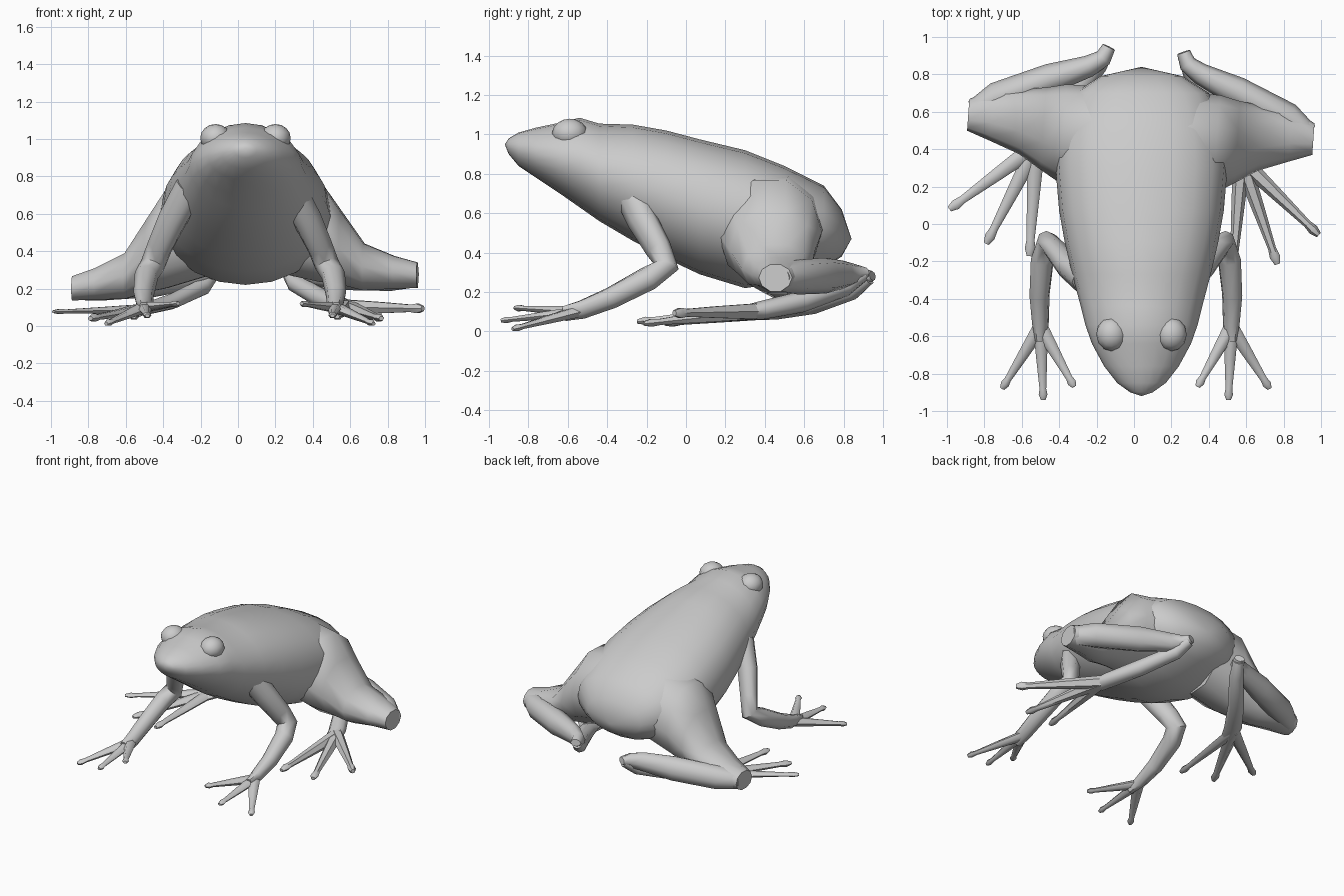
import bpy, bmesh, math
from mathutils import Vector, Matrix

if "Cube" in bpy.data.objects:
    bpy.data.objects.remove(bpy.data.objects["Cube"])

skin = bpy.data.materials.new("grey_skin")
skin.diffuse_color = (0.6, 0.6, 0.6, 1)
skin.use_nodes = True
skin.node_tree.nodes["Principled BSDF"].inputs["Base Color"].default_value = skin.diffuse_color

BODY_X = 0.04                                  # body sits slightly off centre
TWIST = Matrix.Rotation(-0.07, 3, 'Z')         # hind legs are slightly turned


def finish(name, bm):
    bmesh.ops.recalc_face_normals(bm, faces=bm.faces)
    me = bpy.data.meshes.new(name)
    bm.to_mesh(me)
    bm.free()
    me.materials.append(skin)
    ob = bpy.data.objects.new(name, me)
    bpy.context.collection.objects.link(ob)
    bpy.ops.object.select_all(action='DESELECT')
    ob.select_set(True)
    bpy.context.view_layer.objects.active = ob
    bpy.ops.object.shade_smooth_by_angle(angle=math.radians(55))
    return ob


def skin_rings(name, rings, tips=None):
    """Bridge rings of points; close the ends with caps or pole points."""
    bm = bmesh.new()
    rows = [[bm.verts.new(p) for p in ring] for ring in rings]
    n = len(rows[0])
    for a, b in zip(rows, rows[1:]):
        for i in range(n):
            j = (i + 1) % n
            bm.faces.new((a[i], a[j], b[j], b[i]))
    for k, row in enumerate((rows[0], rows[-1])):
        if tips:
            pole = bm.verts.new(tips[k])
            for i in range(n):
                bm.faces.new((row[i], row[(i + 1) % n], pole))
        else:
            bm.faces.new(row)
    return finish(name, bm)


def tube(name, stations, sides=8, axis=None, warp=lambda p: p):
    """Loft ellipses (x, y, z, half width, half height) along a path."""
    pts = [Vector(s[:3]) for s in stations]
    rings, u = [], None
    for i, (p, s) in enumerate(zip(pts, stations)):
        t = axis or (pts[min(i + 1, len(pts) - 1)] - pts[max(i - 1, 0)])
        t = t.normalized()
        u = t.cross(Vector((0, 0, 1))) if u is None else u - t * t.dot(u)
        u.normalize()
        v = t.cross(u)
        rings.append([warp(p + u * s[3] * math.cos(a) + v * s[4] * math.sin(a))
                      for a in (2 * math.pi * k / sides for k in range(sides))])
    return skin_rings(name, rings)


def digit(name, base, tip, r, warp):
    """Tapering toe with a small pad at the end."""
    a, b = Vector(base), Vector(tip)
    st = [(*a.lerp(b, t), r * w, r * w * 0.8)
          for t, w in ((0, 1.1), (0.45, 0.8), (0.85, 0.5), (0.93, 0.65), (1, 0.35))]
    tube(name, st, 6, warp=warp)


# Body and head: y, top z, bottom z, half width
sections = [(-0.9, 0.98, 0.90, 0.06), (-0.85, 1.01, 0.84, 0.13),
            (-0.76, 1.035, 0.78, 0.20), (-0.64, 1.06, 0.70, 0.265),
            (-0.54, 1.085, 0.63, 0.30), (-0.44, 1.055, 0.56, 0.325),
            (-0.27, 1.05, 0.46, 0.37), (-0.1, 1.02, 0.37, 0.41),
            (0.07, 0.975, 0.29, 0.44), (0.3, 0.92, 0.22, 0.46),
            (0.5, 0.84, 0.25, 0.45), (0.7, 0.74, 0.32, 0.36),
            (0.79, 0.62, 0.38, 0.22)]


def bend(v, power):
    return math.copysign(abs(v) ** power, v)


rings = []
for y, top, bot, hw in sections:
    back = max(0, min(1, (y + 0.35) / 0.4))        # back is fuller than the head
    ring = []
    for k in range(20):
        a = 2 * math.pi * k / 20
        power = 1.06 - 0.18 * back if math.sin(a) > 0 else 1.0
        ring.append(Vector((BODY_X + hw * bend(math.cos(a), power), y,
                            (top + bot) / 2 + (top - bot) / 2 * bend(math.sin(a), power))))
    rings.append(ring)
skin_rings("body", rings, [(BODY_X, -0.92, 0.95), (BODY_X, 0.84, 0.47)])

for side, label in ((-1, "left"), (1, "right")):

    def front(p, s=side):
        return Vector((s * p.x + 0.01, p.y, p.z))

    def hind(p, s=side):
        q = TWIST @ Vector((s * p.x, p.y, p.z))
        q.z += 0.04 * q.x * max(0, min(1, (p.z - 0.06) / 0.12))   # slight roll
        return q

    # Eye
    bm = bmesh.new()
    bmesh.ops.create_uvsphere(bm, u_segments=12, v_segments=8, radius=1)
    bmesh.ops.transform(bm, verts=bm.verts, matrix=Matrix.Translation(
        (BODY_X + side * 0.16, -0.59, 1.005)) @ Matrix.Diagonal((0.082, 0.09, 0.075, 1)))
    finish(label + "_eye", bm)

    # Front leg and hand
    tube(label + "_front_leg", [
        (0.265, -0.30, 0.74, 0.08, 0.09), (0.36, -0.225, 0.57, 0.07, 0.085),
        (0.43, -0.14, 0.42, 0.06, 0.075), (0.465, -0.10, 0.33, 0.062, 0.07),
        (0.50, -0.19, 0.27, 0.064, 0.064), (0.515, -0.38, 0.17, 0.058, 0.054),
        (0.51, -0.53, 0.11, 0.052, 0.042), (0.505, -0.62, 0.09, 0.045, 0.028)],
        warp=front)
    for part, tip in (("inner", (0.33, -0.87, 0.12)), ("middle", (0.495, -0.94, 0.055)),
                      ("outer", (0.715, -0.88, 0.012))):
        digit(f"{label}_{part}_finger", (0.51, -0.55, 0.1), tip, 0.036, front)

    # Thigh, flared where it meets the hip
    tube(label + "_thigh", [
        (0.2, 0.46, 0.53, 0.26, 0.27), (0.41, 0.455, 0.485, 0.265, 0.28),
        (0.52, 0.475, 0.395, 0.22, 0.205), (0.64, 0.505, 0.29, 0.175, 0.13),
        (0.8, 0.53, 0.255, 0.14, 0.09), (0.925, 0.52, 0.235, 0.085, 0.07)],
        sides=10, axis=Vector((1, 0, 0)), warp=hind)

    # Shin folding back to the ankle
    tube(label + "_shin", [
        (0.9, 0.545, 0.235, 0.055, 0.065), (0.78, 0.62, 0.245, 0.085, 0.085),
        (0.5, 0.745, 0.262, 0.08, 0.09), (0.3, 0.825, 0.275, 0.058, 0.07),
        (0.225, 0.875, 0.28, 0.047, 0.052), (0.2, 0.935, 0.288, 0.036, 0.025)], warp=hind)

    # Long foot passing under the thigh
    tube(label + "_hind_foot", [
        (0.205, 0.915, 0.275, 0.036, 0.035), (0.25, 0.83, 0.215, 0.048, 0.048),
        (0.4, 0.62, 0.14, 0.055, 0.048), (0.52, 0.42, 0.1, 0.06, 0.04),
        (0.57, 0.3, 0.085, 0.055, 0.028)], warp=hind)
    for part, tip in (("inner", (0.545, -0.21, 0.05)), ("middle", (0.78, -0.16, 0.04)),
                      ("outer", (0.99, 0.01, 0.085))):
        digit(f"{label}_{part}_toe", (0.55, 0.38, 0.095), tip, 0.043, hind)
